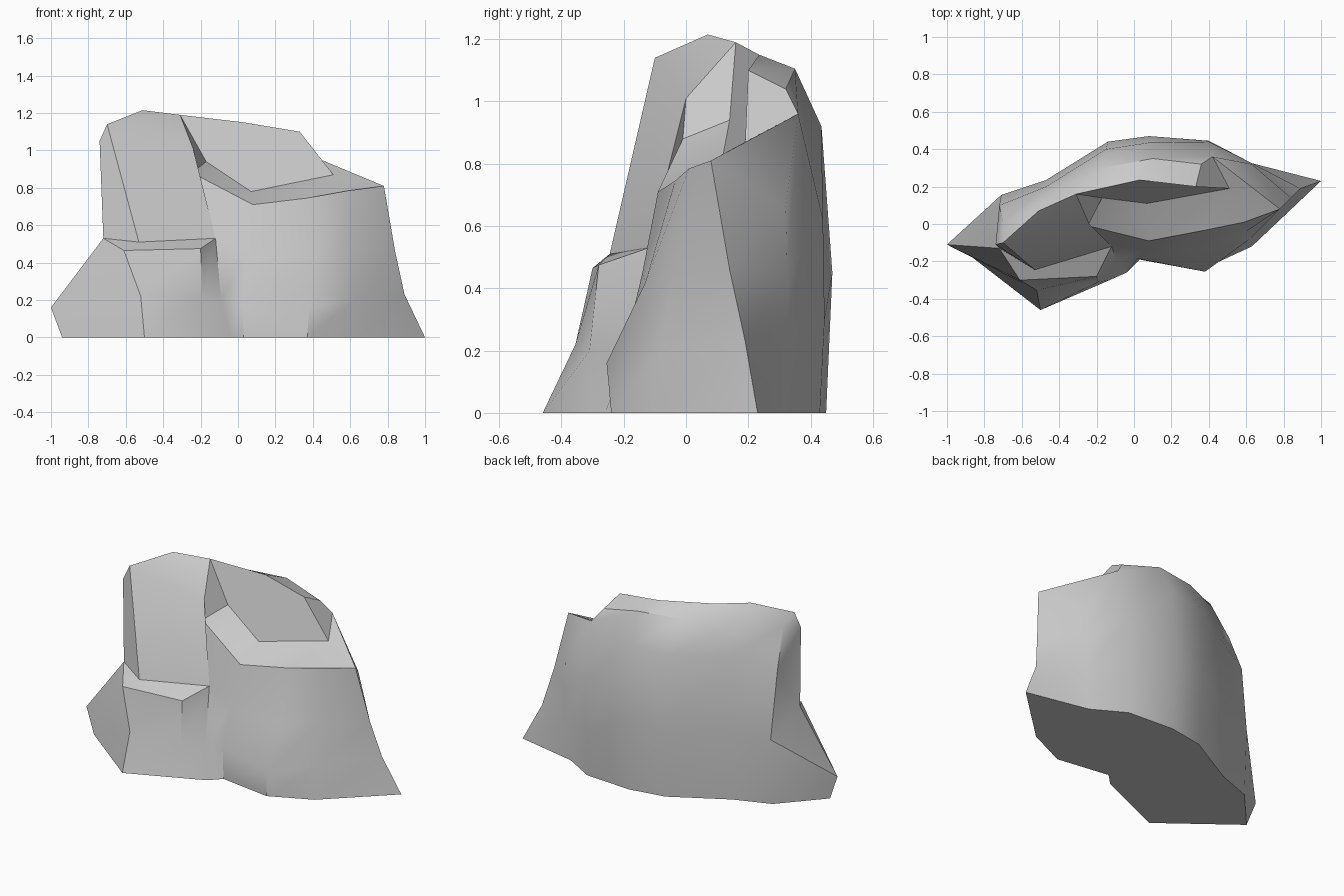
import bpy, bmesh
from math import radians

if "Cube" in bpy.data.objects:
    bpy.data.objects.remove(bpy.data.objects["Cube"])

bm = bmesh.new()
cache = {}


def vert(p):
    """One shared vertex per position, so neighbouring panels are welded."""
    if p not in cache:
        cache[p] = bm.verts.new(p)
    return cache[p]


def face(*pts):
    unique = list(dict.fromkeys(pts))
    if len(unique) > 2:
        vs = [vert(p) for p in unique]
        if bm.faces.get(vs) is None:
            bm.faces.new(vs)


def loft(columns):
    """Wall panels between neighbouring bottom-to-top profiles."""
    for a, b in zip(columns, columns[1:]):
        for i in range(len(a) - 1):
            face(a[i], b[i], b[i + 1], a[i + 1])


# Crown edge of the tall left block
crown_l, crown_m, crown_r = (-.70, -.10, 1.14), (-.51, .07, 1.215), (-.31, .16, 1.19)
crown_side, notch_hi, notch_lo = (-.74, -.11, 1.05), (-.24, 0, 1.01), (-.245, -.01, .88)
# Sloping cut face
cut_m, cut_r = (.03, .235, 1.15), (.33, .20, 1.10)
cut_br, cut_bm, cut_bl = (.51, .19, .87), (.07, .11, .78), (-.17, .14, .94)
# Upper ledge rim and right shoulder
rim_a, rim_b, rim_c, corner = (.08, -.09, .71), (.37, -.035, .745), (.59, .01, .785), (.78, .08, .81)
shoulder, shoulder_hi = (.42, .36, .96), (.36, .32, 1.04)
# Lower front step
st_l, st_back, st_r = (-.72, -.13, .53), (-.53, -.245, .51), (-.12, -.12, .53)
st_fr, st_fl = (-.20, -.28, .475), (-.61, -.30, .465)

# Profiles round the right end, back and left end
right_edge = [(1, .23, 0), (.89, .19, .23), (.84, .14, .46), corner]
left_edge = [(-.94, -.12, 0), (-1, -.11, .16), st_l, crown_side]
back = [
    right_edge,
    [(.60, .315, 0), (.63, .325, .25), (.63, .325, .45), (.63, .32, .66)],
    [(.40, .43, 0), (.40, .445, .30), (.40, .44, .62), shoulder],
    [(.09, .45, 0), (.08, .47, .45), (.08, .435, .92), (.10, .35, 1.105)],
    [(-.14, .41, 0), (-.14, .44, .45), (-.15, .40, .90), (-.17, .30, 1.11)],
    [(-.48, .22, 0), (-.47, .235, .45), (-.47, .20, .92), (-.47, .14, 1.14)],
    [(-.71, .135, 0), (-.71, .155, .42), (-.72, .10, .85), (-.70, .01, 1.09)],
    left_edge,
]
loft(back)

# Front wall of the step
crease = [(-.04, -.26, 0), (-.09, -.20, .20), st_r, notch_lo]
step = [
    left_edge[:3],
    [(-.50, -.46, 0), (-.52, -.355, .22), st_fl],
    [(-.13, -.30, 0), (-.19, -.31, .20), st_fr],
    crease[:3],
]
loft(step)

# Front wall of the right block
front = [
    crease,
    [(.03, -.19, 0), (.02, -.185, .20), (.05, -.14, .45), rim_a],
    [(.37, -.24, 0), (.38, -.255, .16), (.40, -.13, .42), rim_b],
    [(.63, -.12, 0), (.62, -.08, .20), (.60, -.04, .45), rim_c],
    right_edge,
]
loft(front)

# Step ledge and wall above it
face(st_l, st_fl, st_back)
face(st_back, st_fl, st_fr, st_r)
face(crown_side, st_l, st_back, crown_l)
face(crown_l, st_back, st_r, notch_hi)
face(notch_hi, st_r, notch_lo)

# Crown, notch side, cut face and upper ledge
face(crown_l, notch_hi, crown_r, crown_m)
face(notch_hi, notch_lo, cut_bl, crown_r)
face(crown_r, cut_bl, cut_bm, cut_br, cut_r, cut_m)
face(notch_lo, rim_a, cut_bm, cut_bl)
face(rim_a, rim_b, cut_br, cut_bm)
face(rim_b, rim_c, corner, cut_br)

# Right shoulder facets
face(cut_r, cut_br, shoulder, shoulder_hi)
face(cut_br, corner, shoulder)
face(corner, back[1][3], shoulder)

# Rounded top towards the back
t = [c[3] for c in back]
face(cut_r, shoulder_hi, t[3], cut_m)
face(shoulder_hi, shoulder, t[3])
face(cut_m, t[3], t[4], crown_r)
face(crown_r, t[4], t[5], crown_m)
face(crown_m, t[5], t[6], crown_l)
face(crown_l, t[6], crown_side)

# Underside
face(*[c[0] for c in step + front + back])

bmesh.ops.recalc_face_normals(bm, faces=bm.faces[:])
mesh = bpy.data.meshes.new("rock")
bm.to_mesh(mesh)
bm.free()
rock = bpy.data.objects.new("rock", mesh)
bpy.context.collection.objects.link(rock)
bpy.context.view_layer.objects.active = rock
rock.select_set(True)
bpy.ops.object.shade_smooth_by_angle(angle=radians(32))
